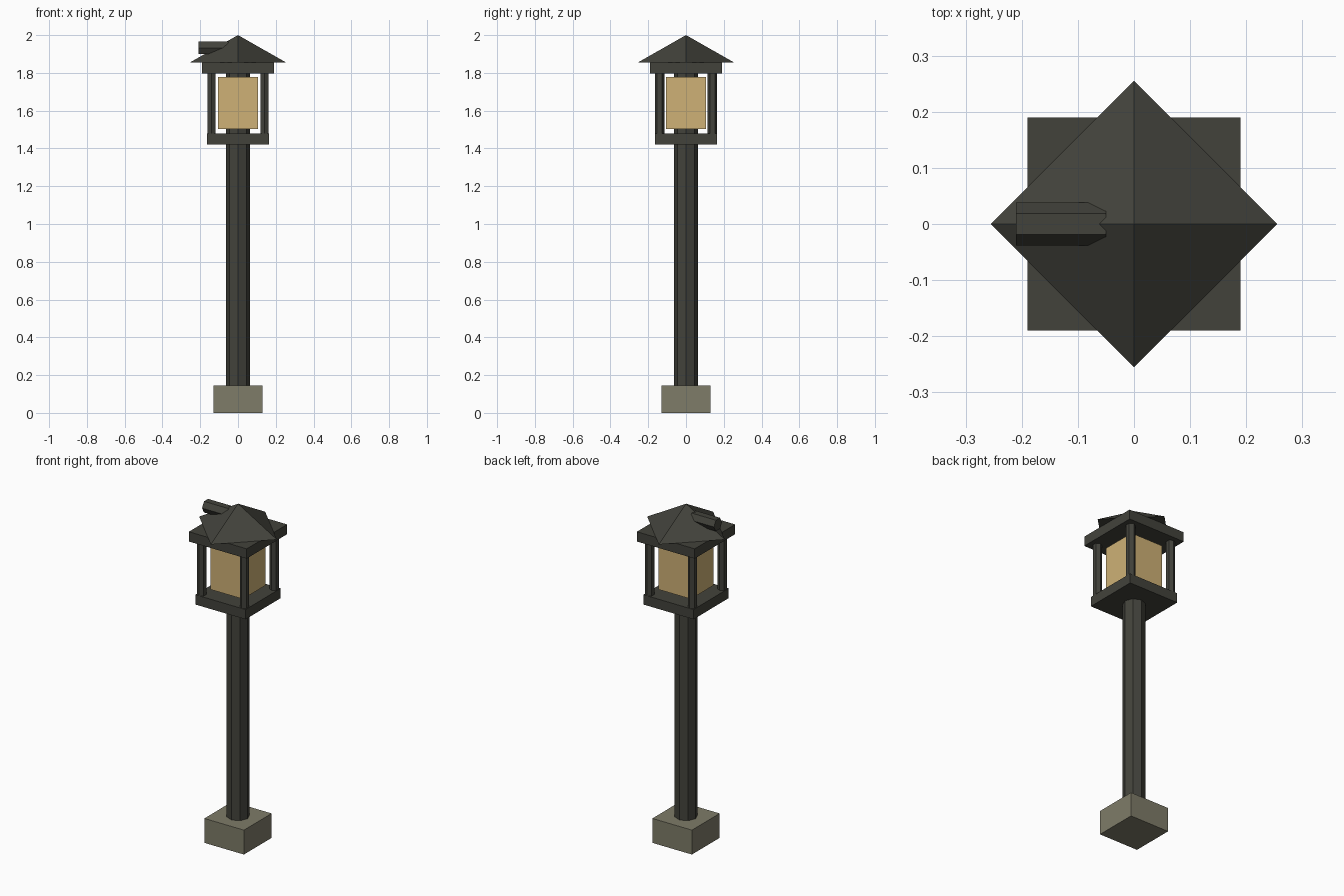
import bpy, math

if "Cube" in bpy.data.objects:
    bpy.data.objects.remove(bpy.data.objects["Cube"])


def material(name, rgb):
    m = bpy.data.materials.new(name)
    m.diffuse_color = (*rgb, 1)
    m.use_nodes = True
    m.node_tree.nodes["Principled BSDF"].inputs["Base Color"].default_value = m.diffuse_color
    return m


iron = material("dark_iron", (0.055, 0.055, 0.044))
stone = material("grey_stone", (0.21, 0.20, 0.14))
amber = material("amber_glass", (0.62, 0.44, 0.18))


def finish(name, mat):
    ob = bpy.context.object
    ob.name = name
    ob.data.materials.append(mat)
    return ob


def box(name, half, z0, z1, mat):
    bpy.ops.mesh.primitive_cube_add(size=1, location=(0, 0, (z0 + z1) / 2))
    ob = finish(name, mat)
    ob.scale = (2 * half, 2 * half, z1 - z0)


def prism(name, sides, r, length, loc, mat, rot=(0, 0, 0)):
    bpy.ops.mesh.primitive_cylinder_add(vertices=sides, radius=r, depth=length,
                                        location=loc, rotation=rot)
    return finish(name, mat)


# Stone footing and pole running up through the lantern
box("footing", 0.13, 0, 0.145, stone)
prism("pole", 8, 0.0625, 1.70, (0, 0, 0.99), iron)

# Lantern: floor plate, glass, corner posts, top plate
box("lantern_floor", 0.165, 1.42, 1.478, iron)
box("lantern_glass", 0.107, 1.503, 1.777, amber)
for sx in (-1, 1):
    for sy in (-1, 1):
        prism("corner_post", 6, 0.025, 0.34, (sx * 0.14, sy * 0.14, 1.638), iron)
box("lantern_top", 0.19, 1.797, 1.855, iron)

# Pyramid roof with its corners on the axes
bpy.ops.mesh.primitive_cone_add(vertices=4, radius1=0.255, radius2=0, depth=0.145,
                                location=(0, 0, 1.9275))
finish("roof", iron)

# Hexagonal stub sticking out of the left of the roof
prism("roof_stub", 6, 0.038, 0.16, (-0.13, 0, 1.932), iron, (0, math.pi / 2, 0))
